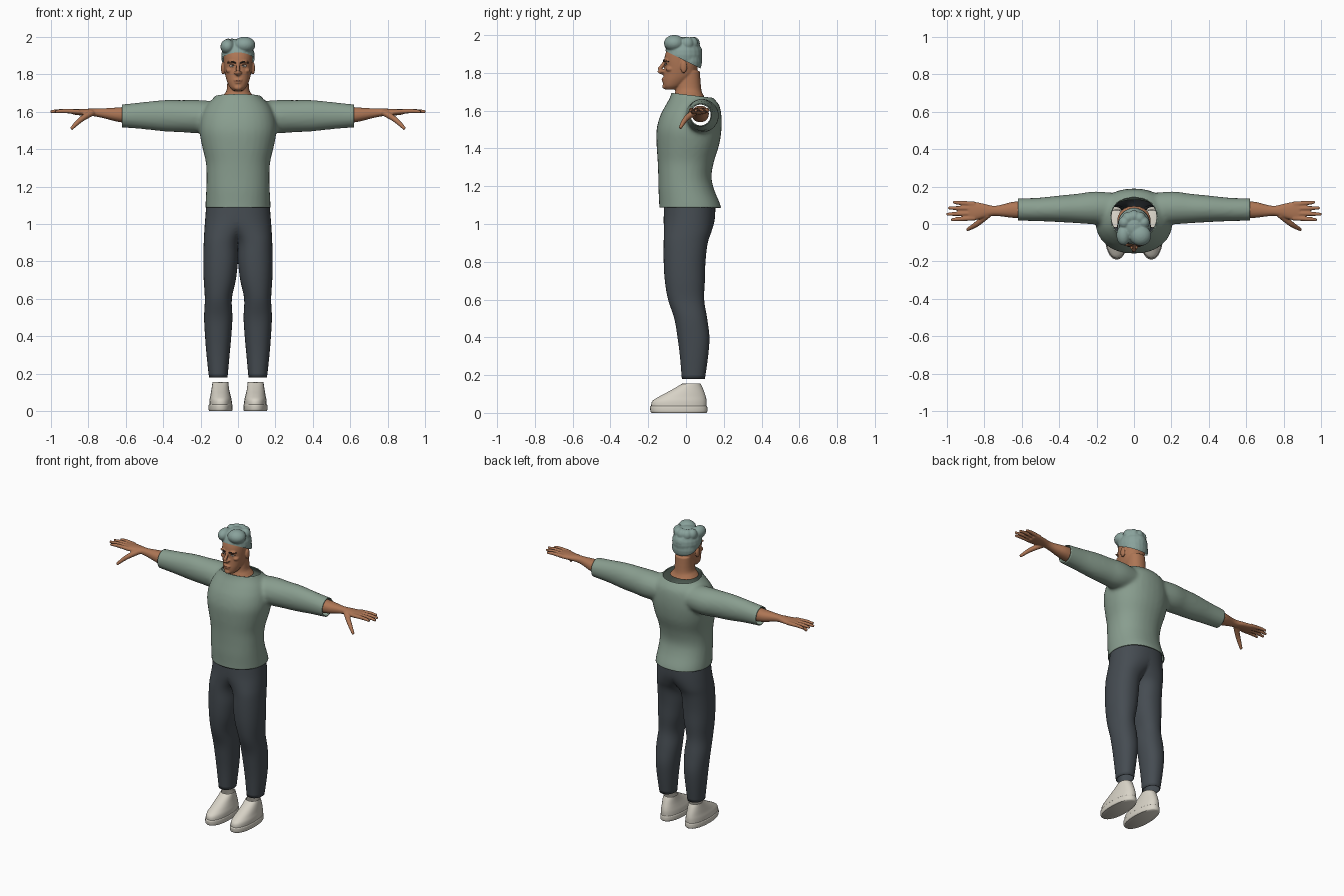
import bpy, bmesh, math
from mathutils import Vector, Matrix
from mathutils.bvhtree import BVHTree

if "Cube" in bpy.data.objects:
    bpy.data.objects.remove(bpy.data.objects["Cube"])


def material(name, *rgb):
    m = bpy.data.materials.new(name)
    m.use_nodes = True
    m.diffuse_color = (*rgb, 1)
    m.node_tree.nodes["Principled BSDF"].inputs["Base Color"].default_value = (*rgb, 1)
    return m


SKIN = material("warm skin", .42, .18, .09)
HAIR = material("grey green hair", .25, .36, .33)
KNIT = material("sage knit", .25, .34, .275)
CLOTH = material("charcoal cloth", .06, .072, .084)
LEATHER = material("off white leather", .68, .645, .565)
BROW = material("dark brown", .035, .025, .02)
WHITE = material("eye white", .6, .55, .5)
LIP = material("lip brown", .29, .1, .06)


def spline(rings, steps=4):
    """Smooth interpolation through the given rings."""
    rows = [Vector(r) for r in rings]
    out = []
    for i in range(len(rows) - 1):
        b, c = rows[i], rows[i + 1]
        a, d = rows[max(i - 1, 0)], rows[min(i + 2, len(rows) - 1)]
        for k in range(steps):
            t = k / steps
            out.append(.5 * (2 * b + (c - a) * t + (2 * a - 5 * b + 4 * c - d) * t * t
                             + (3 * b - a - 3 * c + d) * t ** 3))
    return out + [rows[-1]]


def bridge(bm, loops, caps=(True, True)):
    for lo, hi in zip(loops, loops[1:]):
        n = len(lo)
        for i in range(n):
            bm.faces.new((lo[i], lo[(i + 1) % n], hi[(i + 1) % n], hi[i]))
    for cap, loop in zip(caps, (loops[0], loops[-1])):
        if cap:
            bm.faces.new(loop)


def loft(bm, rings, axis="z", power=2.2, n=32, caps=(True, True)):
    """Rings are (position, a min, a max, b min, b max)."""
    loops = []
    for t, a0, a1, b0, b1 in spline(rings):
        loop = []
        for i in range(n):
            u = math.tau * i / n
            c, s = (math.copysign(abs(f) ** (2 / power), f) for f in (math.cos(u), math.sin(u)))
            a, b = (a0 + a1 + (a1 - a0) * c) / 2, (b0 + b1 + (b1 - b0) * s) / 2
            loop.append(bm.verts.new((a, b, t) if axis == "z" else (t, a, b)))
        loops.append(loop)
    bridge(bm, loops, caps)


def tube(bm, path, n=10, flat=1):
    """Path points are (x, y, z, radius)."""
    pts = spline(path)
    loops = []
    for i, p in enumerate(pts):
        d = (pts[min(i + 1, len(pts) - 1)] - pts[max(i - 1, 0)]).xyz
        q = d.to_track_quat("Z", "Y")
        loops.append([bm.verts.new(p.xyz + q @ Vector((
            p.w * math.cos(math.tau * k / n), p.w * flat * math.sin(math.tau * k / n), 0)))
            for k in range(n)])
    bridge(bm, loops)


def blob(bm, centre, size):
    bmesh.ops.create_uvsphere(bm, u_segments=20, v_segments=12, radius=1,
                              matrix=Matrix.Translation(centre) @ Matrix.Diagonal((*size, 1)))


def cut(bm, point, normal):
    bmesh.ops.bisect_plane(bm, geom=bm.verts[:] + bm.edges[:] + bm.faces[:], plane_co=point,
                           plane_no=normal, clear_outer=True)


def finish(name, bm, mat, voxel=0, smooth=4, cuts=(), shell=0, mirror=False):
    """Turn the mesh into an object, fused into one skin when a voxel size is given."""
    bmesh.ops.recalc_face_normals(bm, faces=bm.faces[:])
    me = bpy.data.meshes.new(name)
    bm.to_mesh(me)
    bm.free()
    ob = bpy.data.objects.new(name, me)
    bpy.context.collection.objects.link(ob)
    if voxel:
        r = ob.modifiers.new("fuse", "REMESH")
        r.mode, r.voxel_size = "VOXEL", voxel
        s = ob.modifiers.new("relax", "SMOOTH")
        s.factor, s.iterations = .5, smooth
        dg = bpy.context.evaluated_depsgraph_get()
        me = bpy.data.meshes.new_from_object(ob.evaluated_get(dg))
        ob.modifiers.clear()
        ob.data = me
    if cuts:
        bm = bmesh.new()
        bm.from_mesh(me)
        for point, normal in cuts:
            cut(bm, point, normal)
        bm.to_mesh(me)
        bm.free()
    me.materials.clear()
    me.materials.append(mat)
    me.shade_smooth()
    me.set_sharp_from_angle(angle=math.radians(50))
    if mirror:
        ob.modifiers.new("mirror", "MIRROR").merge_threshold = .0005
    if shell:
        s = ob.modifiers.new("thickness", "SOLIDIFY")
        s.thickness, s.offset = shell, -1
    return ob


# Sweater: torso and sleeves fused, then opened at hem, cuffs and neck
bm = bmesh.new()
torso = [(1.04, .174, -.142, .195), (1.1, .174, -.142, .183), (1.18, .17, -.146, .15),
         (1.25, .168, -.147, .135), (1.33, .172, -.15, .148), (1.42, .193, -.156, .176),
         (1.5, .206, -.156, .188), (1.57, .198, -.138, .188), (1.625, .175, -.11, .178),
         (1.66, .145, -.09, .152), (1.69, .118, -.078, .125), (1.75, .1, -.07, .115)]
loft(bm, [(z, -x, x, a, b) for z, x, a, b in torso])
sleeve = [(.06, .0, .16, 1.5, 1.65), (.2, -.002, .174, 1.485, 1.662), (.3, .004, .162, 1.49, 1.662),
          (.4, .01, .152, 1.495, 1.662), (.52, .015, .14, 1.508, 1.65), (.66, .018, .137, 1.518, 1.635)]
for side in (1, -1):
    loft(bm, [(side * x, *r) for x, *r in sleeve], "x", 2)
finish("sweater", bm, KNIT, .011, 7, shell=.006, cuts=[
    ((0, 0, 1.087), (0, 0, -1)), ((.62, 0, 0), (1, 0, 0)), ((-.62, 0, 0), (-1, 0, 0)),
    ((0, 0, 1.685), (0, .12, 1))])

# Trousers: one leg up to the waist, cut on the centre line and mirrored
bm = bmesh.new()
loft(bm, [(.18, .056, .155, -.022, .1), (.3, .045, .168, -.032, .117), (.4, .036, .176, -.045, .124),
          (.5, .03, .181, -.062, .112), (.6, .033, .177, -.095, .096), (.7, .012, .183, -.112, .1),
          (.8, .0, .185, -.118, .103), (.9, -.006, .183, -.118, .115), (.96, -.05, .18, -.117, .135),
          (1.03, -.14, .175, -.118, .153), (1.12, -.168, .168, -.115, .155)],
     caps=(False, False), n=40)
cut(bm, (0, 0, 0), (-1, 0, 0))
finish("trousers", bm, CLOTH, shell=.004, mirror=True)

# Shoes: sloping upper on a flat sole
bm = bmesh.new()
loft(bm, [(.025, .032, .153, -.184, .108), (.06, .034, .152, -.18, .109), (.085, .04, .147, -.145, .105),
          (.11, .046, .143, -.098, .097), (.135, .05, .139, -.053, .087), (.155, .052, .136, -.02, .077)],
     caps=(True, False))
finish("shoe_uppers", bm, LEATHER, shell=.004, mirror=True)
bm = bmesh.new()
loft(bm, [(0, .033, .153, -.182, .107), (.008, .029, .157, -.188, .113), (.03, .029, .157, -.19, .113),
          (.036, .032, .154, -.186, .11)])
finish("shoe_soles", bm, LEATHER, mirror=True)

# Hands: forearm and palm, four fingers and a thumb
bm = bmesh.new()
loft(bm, [(.59, .03, .121, 1.538, 1.627), (.65, .033, .118, 1.548, 1.622), (.72, .042, .1, 1.566, 1.618),
          (.76, .043, .098, 1.574, 1.617), (.8, .034, .108, 1.579, 1.616), (.85, .02, .118, 1.581, 1.615),
          (.885, .019, .12, 1.586, 1.613)], "x")
for base, x, tip in ((.031, .977, .022), (.057, 1.003, .052), (.083, .994, .086), (.107, .967, .117)):
    tube(bm, [(.85, base, 1.6, .013), ((.88 + x) / 2, (base + tip) / 2, 1.604, .0115), (x, tip, 1.6, .008)])
tube(bm, [(.78, .05, 1.595, .018), (.84, .0, 1.558, .015), (.892, -.031, 1.508, .009)])
finish("hands", bm, SKIN, .0045, 3, mirror=True)

# Head: skull, neck, nose, ears, brow ridge and lips fused
bm = bmesh.new()
skull = [(1.712, .026, -.108, -.05), (1.73, .044, -.119, -.02), (1.76, .058, -.121, .02),
         (1.79, .067, -.118, .052), (1.83, .074, -.114, .062), (1.87, .077, -.115, .07),
         (1.91, .077, -.106, .07), (1.95, .066, -.084, .055), (1.98, .035, -.045, .02)]
loft(bm, [(z, -x, x, a, b) for z, x, a, b in skull])
neck = [(1.672, .094, -.065, .1), (1.69, .077, -.06, .088), (1.72, .06, -.053, .08), (1.81, .056, -.04, .073)]
loft(bm, [(z, -x, x, a, b) for z, x, a, b in neck])
tube(bm, [(0, -.11, 1.865, .009), (0, -.125, 1.84, .01), (0, -.143, 1.812, .012), (0, -.115, 1.8, .012)])
blob(bm, (0, -.117, 1.769), (.024, .012, .006))
blob(bm, (0, -.115, 1.757), (.021, .013, .007))
blob(bm, (0, -.112, 1.728), (.022, .014, .014))
for side in (1, -1):
    blob(bm, (side * .012, -.122, 1.808), (.01, .014, .008))
    blob(bm, (side * .032, -.107, 1.866), (.028, .012, .007))
    blob(bm, (side * .046, -.085, 1.82), (.02, .022, .014))
    blob(bm, (side * .081, -.012, 1.832), (.01, .018, .034))
head = finish("head", bm, SKIN, .0042, 3)
tree = BVHTree.FromPolygons([v.co for v in head.data.vertices], [p.vertices for p in head.data.polygons])


def on_face(x, z):
    hit = tree.ray_cast(Vector((x, -1, z)), Vector((0, 1, 0)))[0]
    return hit.y if hit else -.1


def face_line(bm, pts):
    tube(bm, [(x, on_face(x, z), z, r) for x, z, r in pts], 8)


# Brows, eyes and mouth laid thinly on the face
bm = bmesh.new()
for s in (1, -1):
    face_line(bm, [(s * .012, 1.86, .003), (s * .032, 1.867, .004), (s * .055, 1.86, .002)])
    face_line(bm, [(s * .018, 1.844, .0015), (s * .032, 1.851, .0025), (s * .048, 1.845, .0015)])
finish("brows_and_lashes", bm, BROW)
for name, mat, width, height, lift in (("eyes", WHITE, .014, .006, 0), ("irises", BROW, .0055, .0055, .001)):
    bm = bmesh.new()
    for s in (1, -1):
        blob(bm, (s * .032, on_face(s * .032, 1.844) - lift, 1.844), (width, .004, height))
    finish(name, bm, mat)
bm = bmesh.new()
face_line(bm, [(-.022, 1.763, .0015), (0, 1.764, .003), (.022, 1.763, .0015)])
finish("mouth", bm, LIP)

# Hair: cap with swept locks, trimmed along a sloping hairline
bm = bmesh.new()
blob(bm, (0, -.013, 1.895), (.09, .1, .096))
blob(bm, (0, .015, 1.86), (.083, .07, .08))
blob(bm, (0, .045, 1.91), (.05, .042, .045))
blob(bm, (.035, -.062, 1.957), (.058, .055, .044))
blob(bm, (-.056, -.06, 1.948), (.038, .055, .04))
for i in range(5):
    a = math.radians(20 + 35 * i)
    blob(bm, (.055 * math.cos(a), -.01 + .05 * math.sin(a), 1.955), (.032, .034, .036))
finish("hair", bm, HAIR, .005, 3, cuts=[((0, 0, 1.862), (0, -.5, -1))])
